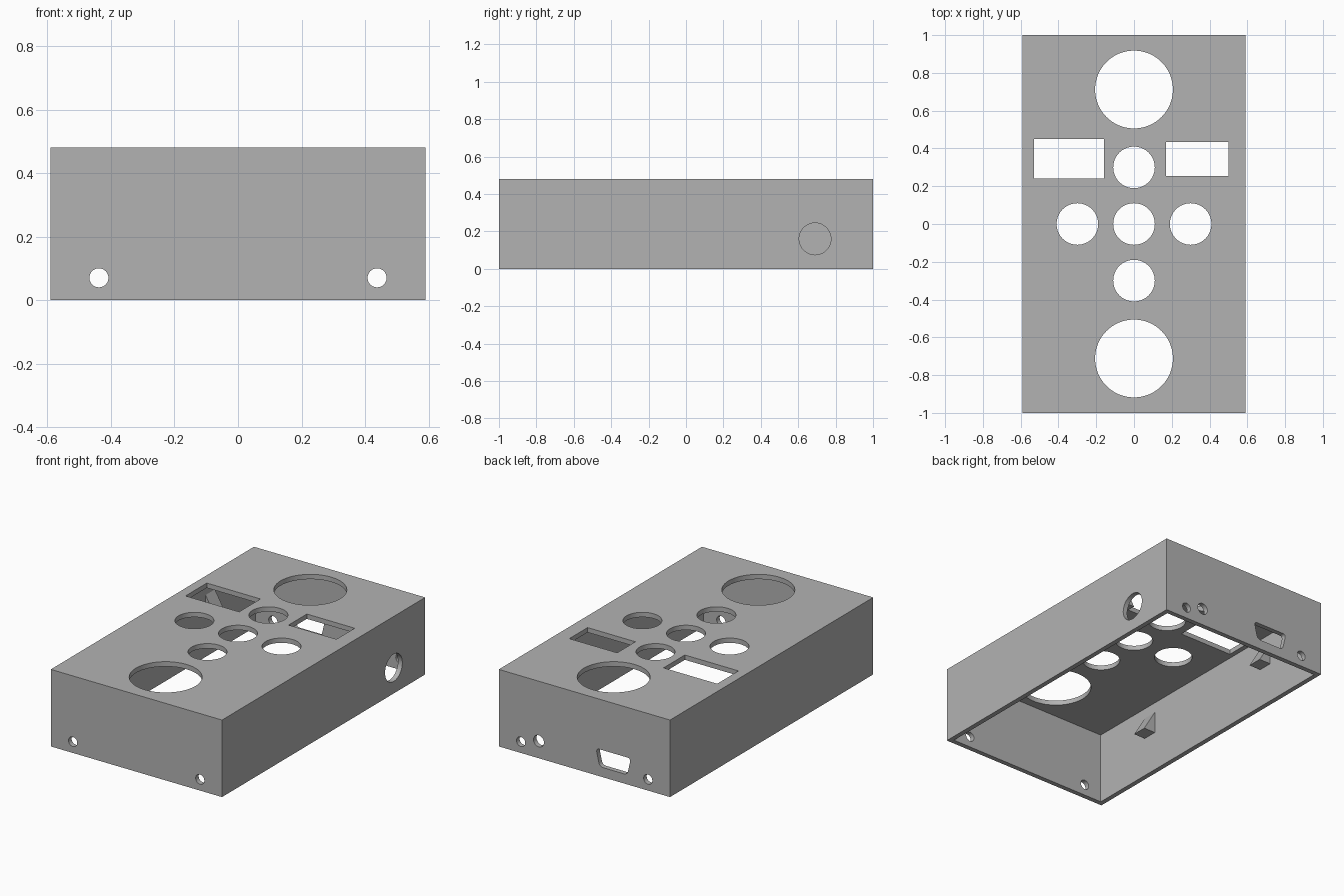
import bpy, bmesh, math
from mathutils import Vector

cube = bpy.data.objects.get("Cube")
if cube:
    bpy.data.objects.remove(cube)

W, L, H, T = 1.18, 2.0, 0.48, 0.03   # outer size and wall thickness

grey = bpy.data.materials.new("plain grey")
grey.use_nodes = True
grey.diffuse_color = (0.45, 0.45, 0.45, 1)
grey.node_tree.nodes["Principled BSDF"].inputs["Base Color"].default_value = grey.diffuse_color


def prism(name, profile, axis, lo, hi, corner=0.0):
    """Extrude a 2D profile along an axis; the profile uses the other two axes in order."""
    bm = bmesh.new()

    def point(p, depth):
        co = list(p)
        co.insert(axis, depth)
        return bm.verts.new(co)

    a = [point(p, lo) for p in profile]
    b = [point(p, hi) for p in profile]
    n = len(profile)
    bm.faces.new(a)
    bm.faces.new(b)
    for i in range(n):
        j = (i + 1) % n
        bm.faces.new((a[i], a[j], b[j], b[i]))
    if corner:
        edges = [bm.edges.get((p, q)) for p, q in zip(a, b)]
        bmesh.ops.bevel(bm, geom=edges, offset=corner, segments=5,
                        profile=0.5, affect='EDGES')
    bmesh.ops.recalc_face_normals(bm, faces=bm.faces)
    mesh = bpy.data.meshes.new(name)
    bm.to_mesh(mesh)
    bm.free()
    mesh.materials.append(grey)
    ob = bpy.data.objects.new(name, mesh)
    bpy.context.collection.objects.link(ob)
    return ob


def circle(u, v, r, n=64):
    return [(u + r * math.cos(math.tau * i / n), v + r * math.sin(math.tau * i / n))
            for i in range(n)]


def rect(u0, u1, v0, v1):
    return [(u0, v0), (u1, v0), (u1, v1), (u0, v1)]


def cut(target, cutter):
    cutter.hide_render = True
    mod = target.modifiers.new("cut", 'BOOLEAN')
    mod.operation = 'DIFFERENCE'
    mod.solver = 'EXACT'
    mod.object = cutter
    bpy.context.view_layer.objects.active = target
    bpy.ops.object.modifier_apply(modifier=mod.name)
    bpy.data.objects.remove(cutter)


# Enclosure: a box hollowed out from below
x, y = W / 2, L / 2
case = prism("enclosure", rect(-x, x, -y, y), 2, 0, H)
cut(case, prism("hollow", rect(-x + T, x - T, -y + T, y - T), 2, -0.1, H - T))

# Openings in the top panel
top_openings = [circle(0, s * 0.712, 0.206) for s in (-1, 1)]
top_openings += [circle(u, v, 0.11) for u, v in
                 ((0, 0.3), (0, 0), (0, -0.3), (-0.3, 0), (0.3, 0))]
top_openings += [rect(-0.53, -0.16, 0.24, 0.45), rect(0.17, 0.5, 0.255, 0.435)]
for p in top_openings:
    cut(case, prism("top_cutter", p, 2, H - T - 0.05, H + 0.1))

# Screw holes through both end walls
for s in (-1, 1):
    cut(case, prism("screw_cutter", circle(s * 0.438, 0.07, 0.03, 32), 1, -1.2, 1.2))

# Back wall: small socket hole and tapered connector opening
cut(case, prism("socket_cutter", circle(0.315, 0.107, 0.036, 32), 1, 0.8, 1.2))
connector = [(-0.295, 0.06), (-0.105, 0.06), (-0.08, 0.168), (-0.32, 0.168)]
cut(case, prism("connector_cutter", connector, 1, 0.8, 1.2, corner=0.022))

# Round jack hole in the left side wall
cut(case, prism("jack_cutter", circle(0.69, 0.16, 0.085), 0, 0.4, 0.8))

bpy.ops.object.select_all(action='DESELECT')
case.select_set(True)
bpy.context.view_layer.objects.active = case
bpy.ops.object.shade_smooth_by_angle(angle=math.radians(30))

# Wedge-shaped supports inside both long walls
inner = x - T
for side, side_name in ((1, "left"), (-1, "right")):
    for y0, end in ((-0.57, "front"), (0.48, "back")):
        wedge = [(side * u, v) for u, v in
                 ((inner + 0.01, 0.25), (inner - 0.08, 0.25),
                  (inner, 0.386), (inner + 0.01, 0.386))]
        prism(f"{side_name}_{end}_support", wedge, 1, y0, y0 + 0.092)
